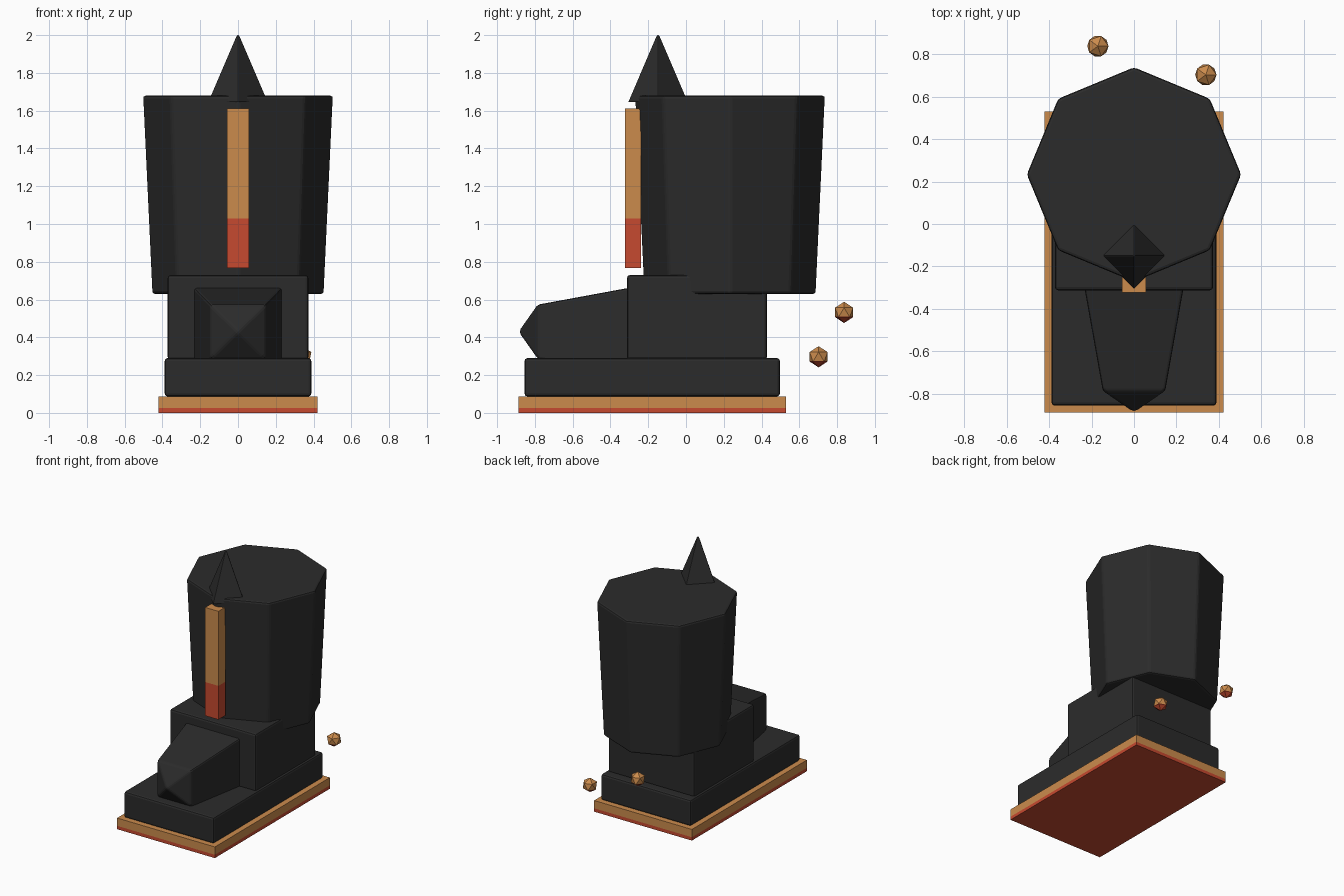
import bpy, bmesh, math
from mathutils import Vector, Matrix

if "Cube" in bpy.data.objects:
    bpy.data.objects.remove(bpy.data.objects["Cube"])


def material(name, rgb):
    m = bpy.data.materials.new(name)
    m.diffuse_color = (*rgb, 1)
    m.use_nodes = True
    m.node_tree.nodes["Principled BSDF"].inputs["Base Color"].default_value = m.diffuse_color
    return m


CHARCOAL = material("charcoal", (0.024, 0.024, 0.024))
ORANGE = material("amber orange", (0.60, 0.26, 0.073))
RED = material("ember red", (0.565, 0.068, 0.029))


def finish(name, bm, mats, bevel=0.0):
    bmesh.ops.recalc_face_normals(bm, faces=bm.faces)
    me = bpy.data.meshes.new(name)
    bm.to_mesh(me)
    bm.free()
    for m in mats:
        me.materials.append(m)
    ob = bpy.data.objects.new(name, me)
    bpy.context.collection.objects.link(ob)
    if bevel:
        b = ob.modifiers.new("soft edges", 'BEVEL')
        b.width = bevel
        b.segments = 2
        b.limit_method = 'ANGLE'
        b.angle_limit = math.radians(25)
    return ob


def box_bm(lo, hi):
    bm = bmesh.new()
    lo, hi = Vector(lo), Vector(hi)
    size = hi - lo
    bmesh.ops.create_cube(bm, size=1, matrix=Matrix.Translation((lo + hi) / 2) @ Matrix.Diagonal((*size, 1)))
    return bm


def glow(name, bm, split):
    """Cut at a height: red below, orange above."""
    bmesh.ops.bisect_plane(bm, geom=bm.verts[:] + bm.edges[:] + bm.faces[:],
                           plane_co=(0, 0, split), plane_no=(0, 0, 1))
    for f in bm.faces:
        f.material_index = 1 if f.calc_center_median().z < split - 1e-5 else 0
    return finish(name, bm, [ORANGE, RED])


def cone(name, sides, r1, r2, z1, z2, y, bevel):
    bm = bmesh.new()
    rings = []
    for r, z in ((r1, z1), (r2, z2)):
        rings.append([bm.verts.new((r * math.cos(a), y + r * math.sin(a), z))
                      for a in (2 * math.pi * i / sides for i in range(sides))])
    bm.faces.new(rings[0])
    bm.faces.new(rings[1])
    for i in range(sides):
        j = (i + 1) % sides
        bm.faces.new((rings[0][i], rings[0][j], rings[1][j], rings[1][i]))
    return finish(name, bm, [CHARCOAL], bevel)


# Glowing sole and front strip
glow("sole", box_bm((-0.422, -0.888, 0), (0.422, 0.53, 0.087)), 0.026)
glow("front_strip", box_bm((-0.057, -0.323, 0.767), (0.057, -0.238, 1.612)), 1.03)

# Foot slab and ankle block
finish("foot_slab", box_bm((-0.388, -0.855, 0.087), (0.388, 0.497, 0.29)), [CHARCOAL], 0.015)
finish("ankle_block", box_bm((-0.372, -0.312, 0.28), (0.372, 0.428, 0.73)), [CHARCOAL], 0.015)

# Tapered toe with a pyramid tip
bm = bmesh.new()
sections = []
for y, hx, hz in ((-0.28, 0.237, 0.236), (-0.785, 0.147, 0.143)):
    sections.append([bm.verts.new((sx * hx, y, 0.43 + sz * hz))
                     for sx, sz in ((-1, -1), (1, -1), (1, 1), (-1, 1))])
tip = bm.verts.new((0, -0.886, 0.43))
bm.faces.new(sections[0])
for i in range(4):
    j = (i + 1) % 4
    bm.faces.new((sections[0][i], sections[0][j], sections[1][j], sections[1][i]))
    bm.faces.new((sections[1][i], sections[1][j], tip))
finish("toe", bm, [CHARCOAL], 0.012)

# Flaring eight-sided shaft and the spike at its front rim
cone("shaft", 8, 0.456, 0.505, 0.63, 1.68, 0.233, 0.015)
cone("spike", 4, 0.16, 0.008, 1.645, 2.0, -0.148, 0.006)

# Floating sparks behind the heel
for n, pos in enumerate(((-0.17, 0.837, 0.532), (0.338, 0.702, 0.297))):
    bm = bmesh.new()
    bmesh.ops.create_icosphere(bm, subdivisions=1, radius=0.056, matrix=Matrix.Translation(pos))
    glow(f"spark_{n + 1}", bm, pos[2] - 0.022)
